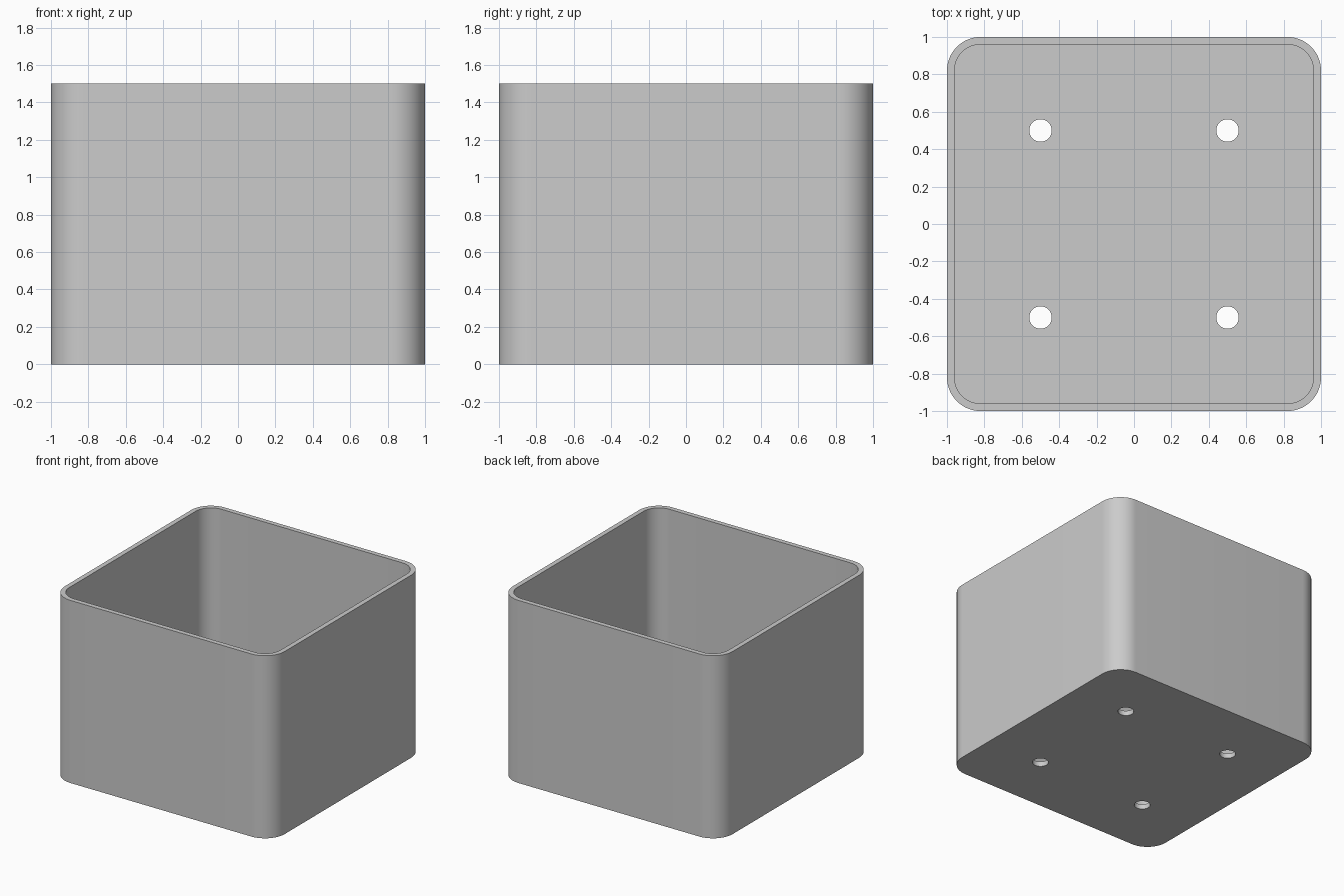
import bpy
import bmesh
from math import cos, sin, pi, radians

SIZE, HEIGHT = 2.0, 1.5
WALL, RADIUS = 0.04, 0.18
HOLE_RADIUS, HOLE_OFFSET = 0.06, 0.5
CORNER_STEPS = 16

cube = bpy.data.objects.get("Cube")
if cube:
    bpy.data.objects.remove(cube, do_unlink=True)

gray = bpy.data.materials.new("plain gray")
gray.use_nodes = True
gray.diffuse_color = (0.6, 0.6, 0.6, 1)
gray.node_tree.nodes["Principled BSDF"].inputs["Base Color"].default_value = gray.diffuse_color


def rounded_square(half, radius):
    """Counter-clockwise outline with arc corners."""
    points = []
    for corner, (sx, sy) in enumerate(((1, 1), (-1, 1), (-1, -1), (1, -1))):
        for step in range(CORNER_STEPS + 1):
            a = (corner + step / CORNER_STEPS) * pi / 2
            points.append((sx * (half - radius) + radius * cos(a),
                           sy * (half - radius) + radius * sin(a)))
    return points


def circle(cx, cy, radius, sides=32):
    return [(cx + radius * cos(2 * pi * i / sides),
             cy + radius * sin(2 * pi * i / sides)) for i in range(sides)]


def prism(name, outlines, bottom, top):
    """Extrude each closed outline between two heights."""
    bm = bmesh.new()
    for outline in outlines:
        low = [bm.verts.new((x, y, bottom)) for x, y in outline]
        high = [bm.verts.new((x, y, top)) for x, y in outline]
        bm.faces.new(low[::-1])
        bm.faces.new(high)
        for i in range(len(low)):
            j = (i + 1) % len(low)
            bm.faces.new((low[i], low[j], high[j], high[i]))
    mesh = bpy.data.meshes.new(name)
    bm.to_mesh(mesh)
    bm.free()
    mesh.materials.append(gray)
    obj = bpy.data.objects.new(name, mesh)
    bpy.context.collection.objects.link(obj)
    return obj


# Solid body with rounded vertical corners
box = prism("open_box", [rounded_square(SIZE / 2, RADIUS)], 0, HEIGHT)

# Cavity leaving thin walls and floor, and four holes through the floor
cavity = prism("cavity_cutter", [rounded_square(SIZE / 2 - WALL, RADIUS - WALL)],
               WALL, HEIGHT + 0.2)
holes = prism("hole_cutter",
              [circle(sx * HOLE_OFFSET, sy * HOLE_OFFSET, HOLE_RADIUS)
               for sx in (-1, 1) for sy in (-1, 1)], -0.1, 0.2)

bpy.ops.object.select_all(action="DESELECT")
box.select_set(True)
bpy.context.view_layer.objects.active = box
for cutter in (cavity, holes):
    cutter.hide_render = True
    mod = box.modifiers.new(cutter.name, "BOOLEAN")
    mod.operation = "DIFFERENCE"
    mod.solver = "EXACT"
    mod.object = cutter
    bpy.ops.object.modifier_apply(modifier=mod.name)
    bpy.data.objects.remove(cutter, do_unlink=True)

# Smooth corners and hole walls, crisp rims
bpy.ops.object.shade_smooth_by_angle(angle=radians(30))
